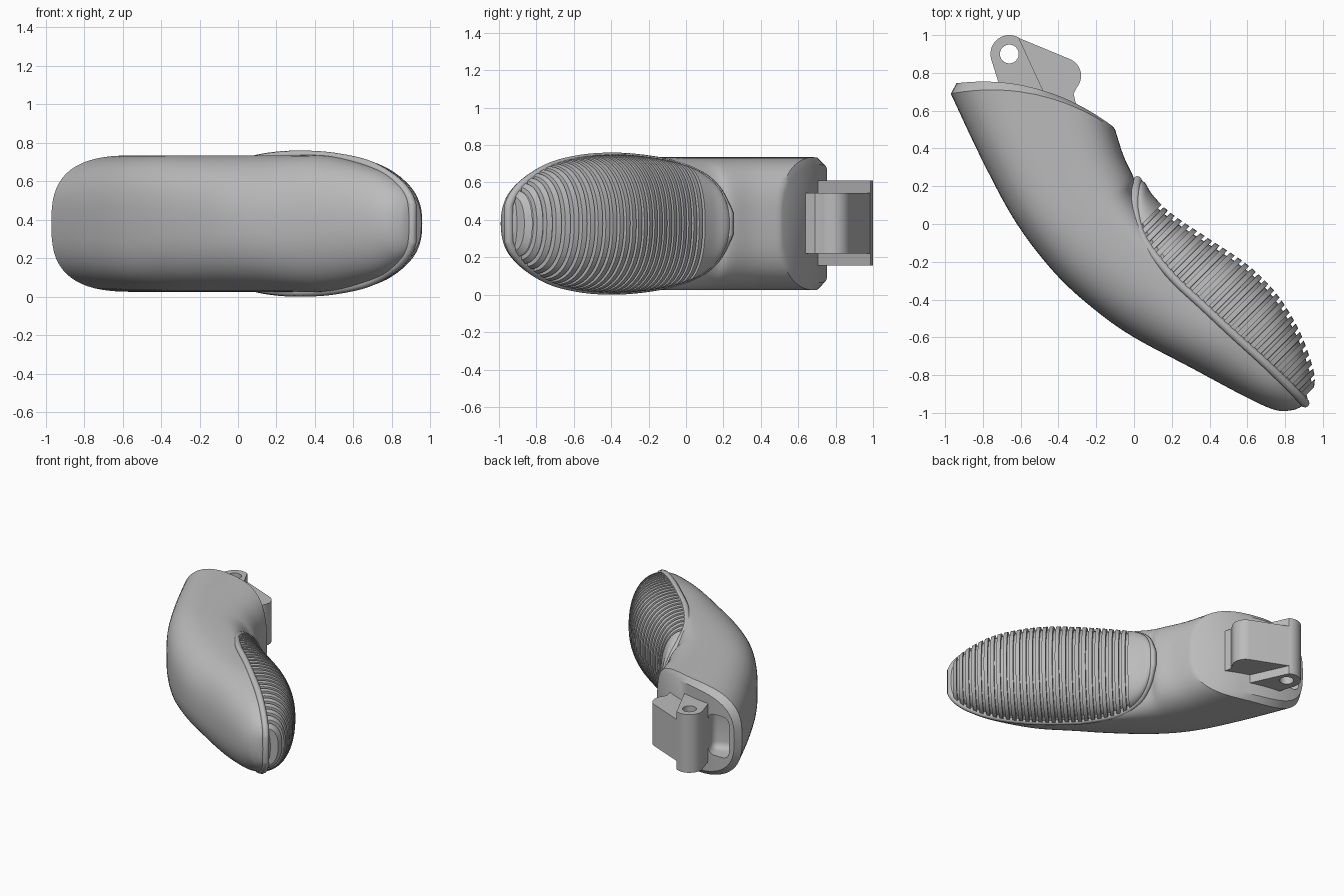
import bpy, bmesh
from math import sin, cos, pi, radians, copysign
from mathutils import Vector

cube = bpy.data.objects.get("Cube")
if cube:
    bpy.data.objects.remove(cube, do_unlink=True)

MID = 0.38      # height of the symmetry plane
RING = 64       # points around a body section

grey = bpy.data.materials.new("grey_plastic")
grey.use_nodes = True
grey.diffuse_color = (0.5, 0.5, 0.5, 1)
grey.node_tree.nodes["Principled BSDF"].inputs["Base Color"].default_value = (0.5, 0.5, 0.5, 1)


def finish(name, bm):
    bmesh.ops.recalc_face_normals(bm, faces=bm.faces)
    mesh = bpy.data.meshes.new(name)
    bm.to_mesh(mesh)
    bm.free()
    mesh.materials.append(grey)
    obj = bpy.data.objects.new(name, mesh)
    bpy.context.collection.objects.link(obj)
    return obj


def select(obj):
    bpy.ops.object.select_all(action='DESELECT')
    obj.select_set(True)
    bpy.context.view_layer.objects.active = obj


def shade(obj, angle=32):
    select(obj)
    bpy.ops.object.shade_smooth_by_angle(angle=radians(angle))


def cut(obj, cutter):
    mod = obj.modifiers.new("cut", 'BOOLEAN')
    mod.operation, mod.object, mod.solver = 'DIFFERENCE', cutter, 'EXACT'
    select(obj)
    bpy.ops.object.modifier_apply(modifier=mod.name)
    bpy.data.objects.remove(cutter, do_unlink=True)


def smooth_rows(rows, steps):
    """Catmull-Rom interpolation of table rows."""
    pts = [rows[0]] + rows + [rows[-1]]
    out = []
    for a, b, c, d in zip(pts, pts[1:], pts[2:], pts[3:]):
        for k in range(steps):
            t = k / steps
            out.append([0.5 * (2*q + (r-p)*t + (2*p - 5*q + 4*r - s)*t*t + (3*q - p - 3*r + s)*t**3)
                        for p, q, r, s in zip(a, b, c, d)])
    return out + [list(rows[-1])]


def power(x, n):
    return copysign(abs(x) ** (2 / n), x)


def loft(bm, rings):
    """Bridge rings and close both ends with strips across the symmetry plane."""
    loops = [[bm.verts.new(p) for p in ring] for ring in rings]
    n = len(loops[0])
    for a, b in zip(loops, loops[1:]):
        for i in range(n):
            j = (i + 1) % n
            bm.faces.new((a[i], a[j], b[j], b[i]))
    for lp in (loops[0], loops[-1]):
        for i in range(n // 2):
            quad = dict.fromkeys((lp[i], lp[i + 1], lp[n - i - 1], lp[-i]))
            bm.faces.new(list(quad))


def prism(name, outline, z0, z1):
    bm = bmesh.new()
    face = bm.faces.new([bm.verts.new((x, y, z0)) for x, y in outline])
    top = bmesh.ops.extrude_face_region(bm, geom=[face])["geom"]
    bmesh.ops.translate(bm, vec=(0, 0, z1 - z0), verts=[v for v in top if isinstance(v, bmesh.types.BMVert)])
    return finish(name, bm)


def arc(cx, cy, r, a0, a1, n=20):
    return [(cx + r * cos(radians(a0 + (a1 - a0) * i / n)),
             cy + r * sin(radians(a0 + (a1 - a0) * i / n))) for i in range(n + 1)]


# Finger body: outer x, y, inner x, y, widest fraction, half height, squareness, end bulge
stations = [
    (-.97, .69, -.10, .50, .50, .355, 2.9, .09),
    (-.80, .33, -.055, .36, .50, .355, 2.9, .03),
    (-.62, .00, .00, .24, .52, .355, 2.9, 0),
    (-.41, -.27, .01, .15, .62, .355, 2.8, 0),
    (-.20, -.46, .17, -.09, .75, .355, 2.6, 0),
    (.00, -.60, .354, -.24, .74, .355, 2.4, 0),
    (.30, -.76, .60, -.46, .67, .35, 2.3, 0),
    (.60, -.92, .80, -.72, .68, .28, 2.2, 0),
    (.75, -.985, .89, -.85, .70, .20, 2.1, 0),
    (.84, -.985, .917, -.917, .70, .13, 2, 0),
    (.89, -.965, .915, -.94, .70, .06, 2, 0),
]
chamfer = (-.94, .745, -.11, .515, .50, .315, 2.9, .085)


def body_ring(row):
    lx, ly, rx, ry, c, h, n, bulge = row
    ring = []
    for i in range(RING):
        a = 2 * pi * i / RING
        k = power(cos(a), n)
        t = c + k * ((1 - c) if k > 0 else c)
        lift = bulge * 4 * t * (1 - t)
        ring.append((lx + (rx - lx) * t + .2 * lift, ly + (ry - ly) * t + lift, MID + h * power(sin(a), n)))
    return ring


bm = bmesh.new()
loft(bm, [body_ring(r) for r in [chamfer] + smooth_rows(stations, 5)])
body = finish("finger_body", bm)

# Pocket in the joint end
bm = bmesh.new()
bmesh.ops.create_cube(bm, size=1)
bmesh.ops.scale(bm, vec=(.17, .24, .32), verts=bm.verts)
bmesh.ops.bevel(bm, geom=bm.edges[:], offset=.05, segments=4, affect='EDGES', profile=.5)
pocket = finish("pocket_cutter", bm)
pocket.location = (-.80, .73, MID)
pocket.rotation_euler.z = radians(20)
pocket.hide_render = True
cut(body, pocket)
shade(body)

# Grip pad: distance along pad, seam depth, outer depth, half height
pad_rows = smooth_rows([
    (-.15, .175, .19, .06), (-.11, .12, .195, .19), (-.035, .045, .178, .28),
    (.106, -.025, .18, .335), (.34, -.054, .226, .365), (.573, -.047, .272, .37),
    (.785, -.04, .274, .355), (1.0, -.03, .226, .315), (1.174, -.027, .15, .24),
    (1.27, -.028, .085, .165), (1.31, -.03, 0, .1)], 8)


def pad_at(u):
    for a, b in zip(pad_rows, pad_rows[1:]):
        if u <= b[0]:
            t = (u - a[0]) / (b[0] - a[0])
            return [p + (q - p) * t for p, q in zip(a, b)]
    return pad_rows[-1]


def to_world(u, v, z):
    s = .5 ** .5
    return Vector(((u + v) * s, (v - u) * s, MID + z))


def pad_ring(u, depth):
    _, seam, outer, h = pad_at(u)
    ring = []
    for i in range(56):
        a = 2 * pi * i / 56
        k = power(cos(a), 2.3)
        v = seam + k * ((outer - depth - seam) if k > 0 else .03)
        ring.append(to_world(u, v, (h - .8 * depth) * power(sin(a), 2.3)))
    return ring


# Smooth lip first, then square grooves between ribs
rings = [pad_ring(-.15 + .02 * i, 0) for i in range(9)]
pitch, groove = .0465, .018
for i in range(27):
    u = .03 + i * pitch
    rings += [pad_ring(u, 0), pad_ring(u + .001, .026), pad_ring(u + groove, .026),
              pad_ring(u + groove + .001, 0)]
rings.append(pad_ring(1.285, 0))
bm = bmesh.new()
loft(bm, rings)
shade(finish("ribbed_grip_pad", bm))

# Rounded bead that follows the seam of the pad
side = [(r[0], r[1], r[3] * .96) for r in pad_rows]
path = [to_world(u, v, z) for u, v, z in side] + [to_world(u, v, -z) for u, v, z in reversed(side)]
bm = bmesh.new()
prev = first = None
for i, p in enumerate(path):
    tangent = (path[(i + 1) % len(path)] - path[i - 1]).normalized()
    across = tangent.cross(Vector((1, 1, 0)).normalized()).normalized()
    up = across.cross(tangent)
    loop = [bm.verts.new(p + .024 * (across * cos(k * pi / 5) + up * sin(k * pi / 5))) for k in range(10)]
    first = first or loop
    if prev:
        for k in range(10):
            bm.faces.new((prev[k], prev[k - 1], loop[k - 1], loop[k]))
    prev = loop
for k in range(10):
    bm.faces.new((prev[k], prev[k - 1], first[k - 1], first[k]))
shade(finish("pad_seam_bead", bm), 50)

# Hinge lug with pin hole
lug = prism("hinge_lug", arc(-.66, .90, .10, 60, 200) + [(-.69, .66), (-.46, .66)], .155, .61)
hole = prism("pin_hole_cutter", arc(-.66, .90, .05, 0, 345, 23), 0, .8)
hole.hide_render = True
cut(lug, hole)
shade(lug)

# Hinge block beside the lug
block = prism("hinge_block", [(-.55, .60), (-.62, .98), (-.61, .985)]
              + arc(-.375, .785, .095, 68, -40) + [(-.32, .69), (-.29, .56)], .22, .545)
shade(block)
